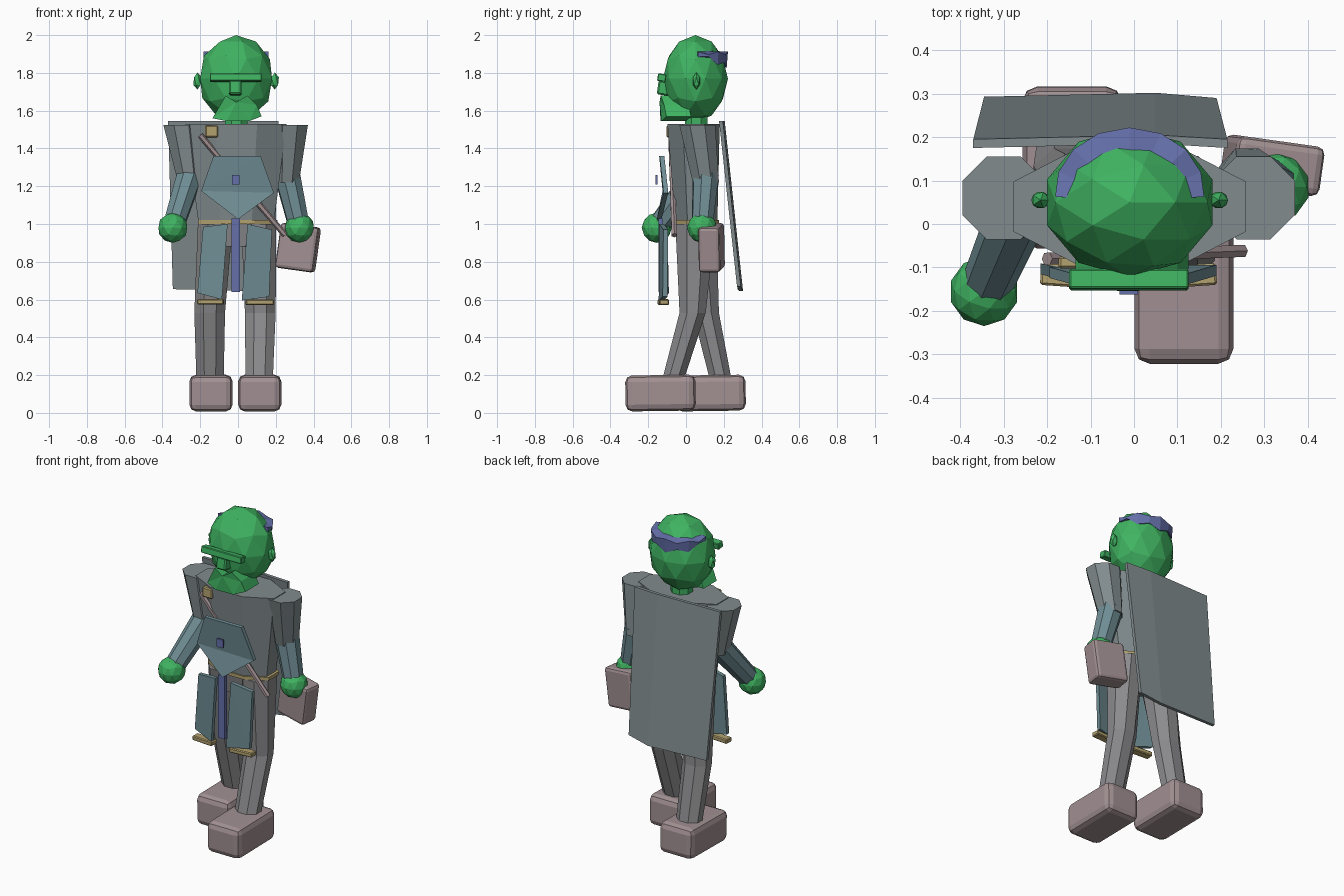
import bpy, bmesh, math
from mathutils import Vector, Matrix, Euler

if "Cube" in bpy.data.objects:
    bpy.data.objects.remove(bpy.data.objects["Cube"])

CX, CY = -0.01, 0.055            # body axis


def mat(name, rgb):
    m = bpy.data.materials.new(name)
    m.diffuse_color = (*rgb, 1)
    m.use_nodes = True
    m.node_tree.nodes["Principled BSDF"].inputs["Base Color"].default_value = m.diffuse_color
    return m


SKIN = mat("skin_green", (0.05, 0.45, 0.12))
CLOTH = mat("slate_cloth", (0.22, 0.26, 0.27))
TEAL = mat("teal_cloth", (0.16, 0.27, 0.30))
TROUSER = mat("trouser_grey", (0.26, 0.26, 0.27))
LEATHER = mat("leather", (0.36, 0.28, 0.29))
BRASS = mat("brass", (0.45, 0.36, 0.16))
BLUE = mat("blue", (0.13, 0.16, 0.40))


def finish(name, bm, material):
    bmesh.ops.recalc_face_normals(bm, faces=bm.faces)
    me = bpy.data.meshes.new(name)
    bm.to_mesh(me)
    bm.free()
    ob = bpy.data.objects.new(name, me)
    bpy.context.collection.objects.link(ob)
    me.materials.append(material)
    return ob


def ball(name, loc, size, material, sub=2):
    bm = bmesh.new()
    bmesh.ops.create_icosphere(bm, subdivisions=sub, radius=1)
    bm.transform(Matrix.Translation(loc) @ Matrix.Diagonal((*size, 1)))
    return finish(name, bm, material)


def box(name, loc, size, material, rot=(0, 0, 0), bevel=0.0, segs=2):
    bm = bmesh.new()
    bmesh.ops.create_cube(bm, size=1)
    bm.transform(Matrix.Diagonal((*size, 1)))
    if bevel:
        bmesh.ops.bevel(bm, geom=bm.edges[:], offset=bevel, segments=segs,
                        profile=0.5, affect='EDGES')
    r = Euler([math.radians(a) for a in rot]).to_matrix().to_4x4()
    bm.transform(Matrix.Translation(loc) @ r)
    return finish(name, bm, material)


def loft(name, rings, material, n=8):
    """Skin horizontal n-sided rings given as (x, y, z, rx, ry)."""
    bm = bmesh.new()
    rows = []
    for x, y, z, rx, ry in rings:
        rows.append([bm.verts.new((x + rx * math.cos((i + .5) * math.tau / n),
                                   y + ry * math.sin((i + .5) * math.tau / n), z))
                     for i in range(n)])
    for a, b in zip(rows, rows[1:]):
        for i in range(n):
            bm.faces.new((a[i], a[(i + 1) % n], b[(i + 1) % n], b[i]))
    bm.faces.new(rows[0])
    bm.faces.new(rows[-1])
    return finish(name, bm, material)


def limb(name, p, q, r1, r2, material, n=8):
    p, q = Vector(p), Vector(q)
    d = q - p
    bm = bmesh.new()
    bmesh.ops.create_cone(bm, cap_ends=True, segments=n, radius1=r1, radius2=r2, depth=d.length)
    bm.transform(Matrix.Translation((p + q) / 2) @ d.to_track_quat('Z', 'Y').to_matrix().to_4x4())
    return finish(name, bm, material)


def plate(name, pts, y, depth, material, curve=0.0, cx=CX, lean=0.0, z0=1.0):
    """Extruded (x, z) outline; curve bends it round the body, lean tips it."""
    bm = bmesh.new()
    rows = [[bm.verts.new((x, y + dy + curve * (x - cx) ** 2 + lean * (z - z0), z))
             for x, z in pts] for dy in (0, depth)]
    n = len(pts)
    for r in rows:
        bmesh.ops.triangulate(bm, faces=[bm.faces.new(r)]) if curve else bm.faces.new(r)
    for i in range(n):
        j = (i + 1) % n
        bm.faces.new((rows[0][i], rows[0][j], rows[1][j], rows[1][i]))
    return finish(name, bm, material)


# head, neck, face
ball("head", (CX, 0.05, 1.77), (0.2, 0.172, 0.23), SKIN)
loft("neck", [(CX, CY, 1.49, .065, .065), (CX, CY, 1.6, .065, .065)], SKIN)
box("brow", (-0.012, -0.128, 1.775), (0.275, 0.045, 0.04), SKIN, (-8, 0, 0), 0.004, 1)
box("nose", (-0.014, -0.12, 1.72), (0.065, 0.06, 0.075), SKIN, (-8, 0, 0), 0.008, 1)
plate("beard", [(-.065, 1.68), (-.135, 1.56), (-.06, 1.545), (.06, 1.545), (.125, 1.57),
                (.1, 1.63), (.05, 1.68), (-.01, 1.645)], -0.14, 0.13, SKIN, 2.0)
for side, s in (("left", -1), ("right", 1)):
    ball(side + "_ear", (CX + s * 0.205, 0.055, 1.757), (0.024, 0.022, 0.045), SKIN, 1)

# jagged hair fringe round the back of the head
bm = bmesh.new()
rows = []
N = 8
for i in range(N + 1):
    t = i / N
    a = math.radians(5 + 170 * t)
    c, s = math.cos(a), math.sin(a)
    w = math.sin(math.pi * t)
    jag = 0.025 * (i % 2)
    rows.append([bm.verts.new((CX + k * .2 * c, 0.05 + k * .172 * s, z)) for k, z in
                 ((0.70, 1.915), (0.86 + 0.14 * w, 1.912 - jag * .6),
                  (0.86 + 0.10 * w, 1.885 - 0.06 * w + jag), (0.72, 1.885 - 0.03 * w))])
for a, b in zip(rows, rows[1:]):
    for i in range(4):
        j = (i + 1) % 4
        bm.faces.new((a[i], a[j], b[j], b[i]))
bm.faces.new(rows[0])
bm.faces.new(rows[-1])
finish("hair_fringe", bm, BLUE)

# torso, hips and belt
loft("torso", [(CX, CY, 1.0, .215, .12), (CX, 0.04, 1.53, .29, .15)], CLOTH)
loft("hips", [(CX, CY, 0.88, .12, .1), (CX, CY, 1.0, .21, .12)], TROUSER)
loft("belt", [(0.0, CY, 1.0, .225, .13), (0.0, CY, 1.02, .225, .13)], BRASS)

# arms: shoulder, elbow, hand
ARMS = {"left": ((-.30, .06, 1.525), (-.255, .055, 1.22), (-.345, -.155, .98)),
        "right": ((.275, .06, 1.525), (.26, .105, 1.22), (.325, .085, .98))}
for side, (sh, el, ha) in ARMS.items():
    loft(side + "_upper_arm", [(*el, .068, .075), (*sh, .103, .103)], CLOTH)
    limb(side + "_forearm", Vector(el) + Vector((0, 0, .04)), ha, .072, .058, TEAL)
    ball(side + "_hand", ha, (.08, .08, .08), SKIN)

# legs: hip, knee, ankle
LEGS = {"left": ((-.12, .055, 1.0), (-.15, .105, .53), (-.148, .185, .17), (-.143, .13, .105)),
        "right": ((.11, .05, 1.0), (.118, .035, .53), (.112, -.07, .17), (.115, -.135, .105))}
for side, (hip, knee, ank, boot) in LEGS.items():
    loft(side + "_leg", [(*ank, .078, .062), (*knee, .088, .075), (*hip, .1, .115)], TROUSER)
    box(side + "_boot", boot, (0.228, 0.372, 0.19), LEATHER, (0.8, 0, 0), 0.035)

# chest plate, tabard panels, centre strip
plate("chest_plate", [(-.13, 1.36), (.12, 1.36), (.19, 1.165), (0, 1.025), (-.195, 1.175)],
      -0.155, 0.025, TEAL, 0.9)
plate("left_tabard", [(-.185, .985), (-.055, 1.0), (-.085, .6), (-.215, .635)],
      -0.145, 0.025, TEAL, 0.7)
plate("right_tabard", [(.05, 1.0), (.18, .97), (.165, .615), (.02, .595)],
      -0.145, 0.025, TEAL, 0.7)
box("centre_strip", (-.012, -.135, .835), (.045, .02, .39), BLUE)
box("chest_mark", (-.012, -.156, 1.235), (.042, .012, .05), BLUE)
box("left_clasp", (-.145, -.12, .588), (.14, .05, .028), BRASS, (0, 0, -4), .005, 1)
box("right_clasp", (.115, -.12, .585), (.15, .05, .028), BRASS, (0, 0, 4), .005, 1)

# shoulder strap, buckle, side pouch
limb("shoulder_strap", (-.2, -.08, 1.47), (.25, -.062, .94), .016, .016, LEATHER, 6)
box("buckle", (-.14, -.088, 1.49), (.068, .03, .062), BRASS, (0, 0, 0), .006, 1)
box("pouch", (.318, .135, .875), (.205, .115, .24), LEATHER, (0, 8, -8), .018)

# cape hanging down the back, slightly bowed at the hem
bm = bmesh.new()
rows = []
for dy in (0, -0.02):
    rows.append([bm.verts.new(p) for p in (
        (-.37, .195 + dy, 1.545), (.05, .205 + dy, 1.545), (.215, .195 + dy, 1.545),
        (.19, .29 + dy, .67), (.05, .302 + dy, .645), (-.345, .293 + dy, .655))])
for r in rows:
    bm.faces.new((r[0], r[1], r[4], r[5]))
    bm.faces.new((r[1], r[2], r[3], r[4]))
for i in range(6):
    j = (i + 1) % 6
    bm.faces.new((rows[0][i], rows[0][j], rows[1][j], rows[1][i]))
finish("cape", bm, CLOTH)
